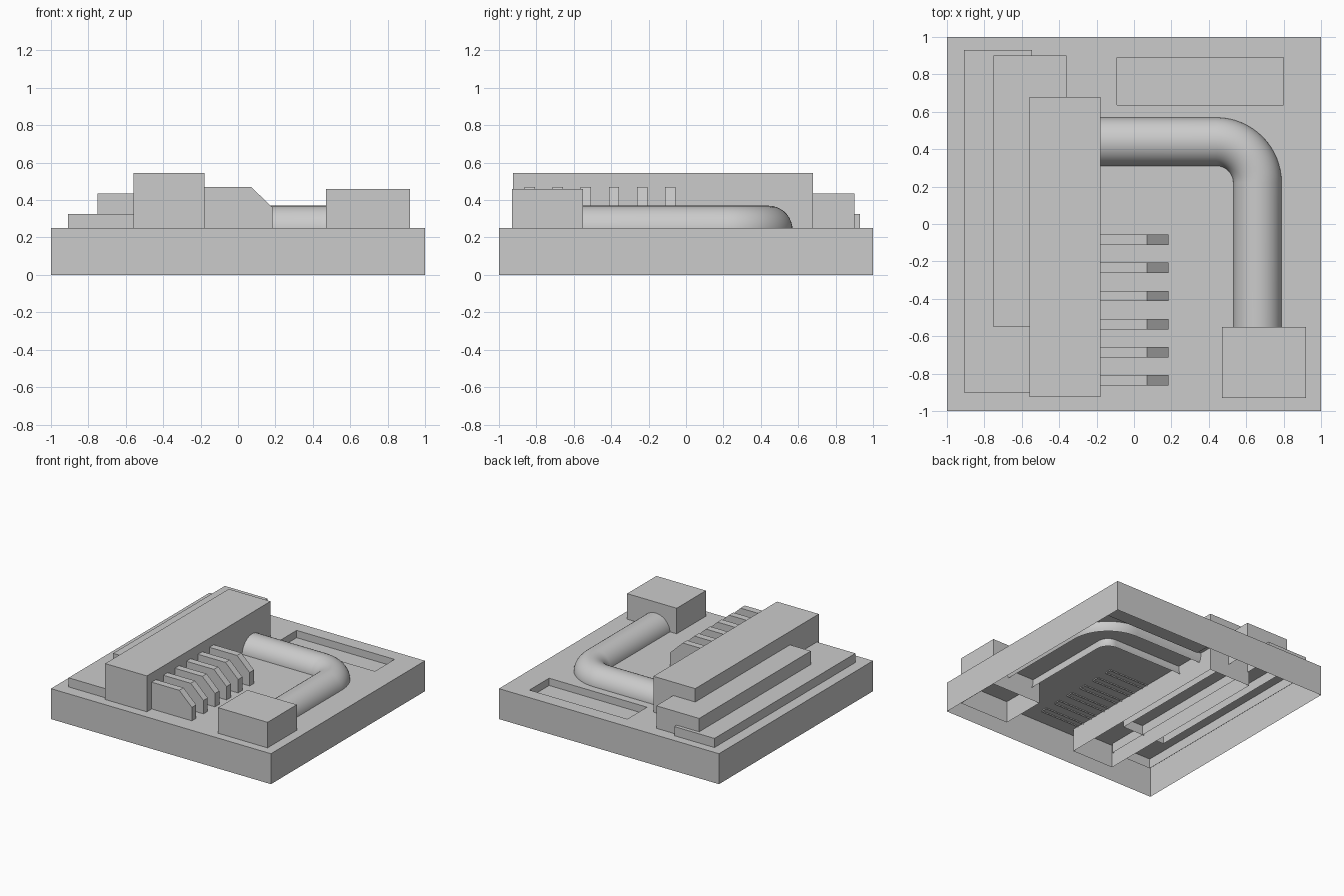
import bpy, bmesh, math
from mathutils import Vector

if "Cube" in bpy.data.objects:
    bpy.data.objects.remove(bpy.data.objects["Cube"])


def make_object(name, bm):
    mesh = bpy.data.meshes.new(name)
    bm.to_mesh(mesh)
    bm.free()
    obj = bpy.data.objects.new(name, mesh)
    bpy.context.collection.objects.link(obj)
    return obj


def loft(name, rings, closed=True, cap_end=True):
    """Skin a list of point rings; the first ring stays open."""
    bm = bmesh.new()
    rows = [[bm.verts.new(p) for p in ring] for ring in rings]
    n = len(rows[0])
    for a, b in zip(rows, rows[1:]):
        for i in range(n if closed else n - 1):
            j = (i + 1) % n
            bm.faces.new((a[i], a[j], b[j], b[i]))
    if cap_end:
        bm.faces.new(rows[-1])
    return make_object(name, bm)


def rect(x0, x1, y0, y1, z):
    return [(x0, y0, z), (x1, y0, z), (x1, y1, z), (x0, y1, z)]


def open_box(name, x0, x1, y0, y1, z0, z1):
    return loft(name, [rect(x0, x1, y0, y1, z0), rect(x0, x1, y0, y1, z1)])


# Base panel: open underneath, with a recessed tray in its top
pocket = (-0.09, 0.80, 0.635, 0.89)
loft("base_panel", [
    rect(-1, 1, -1, 1, 0),
    rect(-1, 1, -1, 1, 0.25),
    rect(*pocket, 0.25),
    rect(*pocket, 0.19),
])

# Stepped housings and the corner junction, all open underneath
open_box("low_step", -0.91, -0.545, -0.90, 0.93, 0.17, 0.325)
open_box("middle_step", -0.75, -0.36, -0.55, 0.90, 0.17, 0.435)
open_box("main_housing", -0.56, -0.18, -0.925, 0.68, 0.06, 0.545)
open_box("junction_box", 0.47, 0.92, -0.93, -0.55, 0.07, 0.46)

# Cooling fins with a chamfered outer corner, open underneath
fin_profile = [(0.185, 0.24), (0.185, 0.36), (0.07, 0.47), (-0.19, 0.47), (-0.19, 0.24)]
for k in range(6):
    yc = -0.085 - 0.15 * k
    bm = bmesh.new()
    front, back = ([bm.verts.new((x, yc + s * 0.028, z)) for x, z in fin_profile]
                   for s in (-1, 1))
    bm.faces.new(front)
    bm.faces.new(back[::-1])
    for i in range(4):
        bm.faces.new((front[i], back[i], back[i + 1], front[i + 1]))
    bmesh.ops.recalc_face_normals(bm, faces=bm.faces)
    make_object(f"cooling_fin_{k + 1}", bm)

# Pipe: arched section swept along a path with a quarter bend
path = [(Vector((-0.20, 0.44, 0)), Vector((0, 1, 0)))]
for i in range(17):
    a = math.pi / 2 * (1 - i / 16)
    out = Vector((math.cos(a), math.sin(a), 0))
    path.append((Vector((0.44, 0.22, 0)) + out * 0.22, out))
path.append((Vector((0.66, -0.57, 0)), Vector((1, 0, 0))))

rings = []
for centre, out in path:
    ring = []
    for i in range(25):
        t = math.radians(-30 + 10 * i)
        ring.append(centre + out * 0.13 * math.cos(t)
                    + Vector((0, 0, 0.24 + 0.13 * math.sin(t))))
    rings.append(ring)
pipe = loft("bent_pipe", rings, closed=False, cap_end=False)
bm = bmesh.new()
bm.from_mesh(pipe.data)
top = max(bm.faces, key=lambda f: f.calc_center_median().z)
if top.normal.z < 0:
    bmesh.ops.reverse_faces(bm, faces=bm.faces)
bm.to_mesh(pipe.data)
bm.free()
bpy.ops.object.select_all(action='DESELECT')
pipe.select_set(True)
bpy.context.view_layer.objects.active = pipe
bpy.ops.object.shade_smooth_by_angle()
